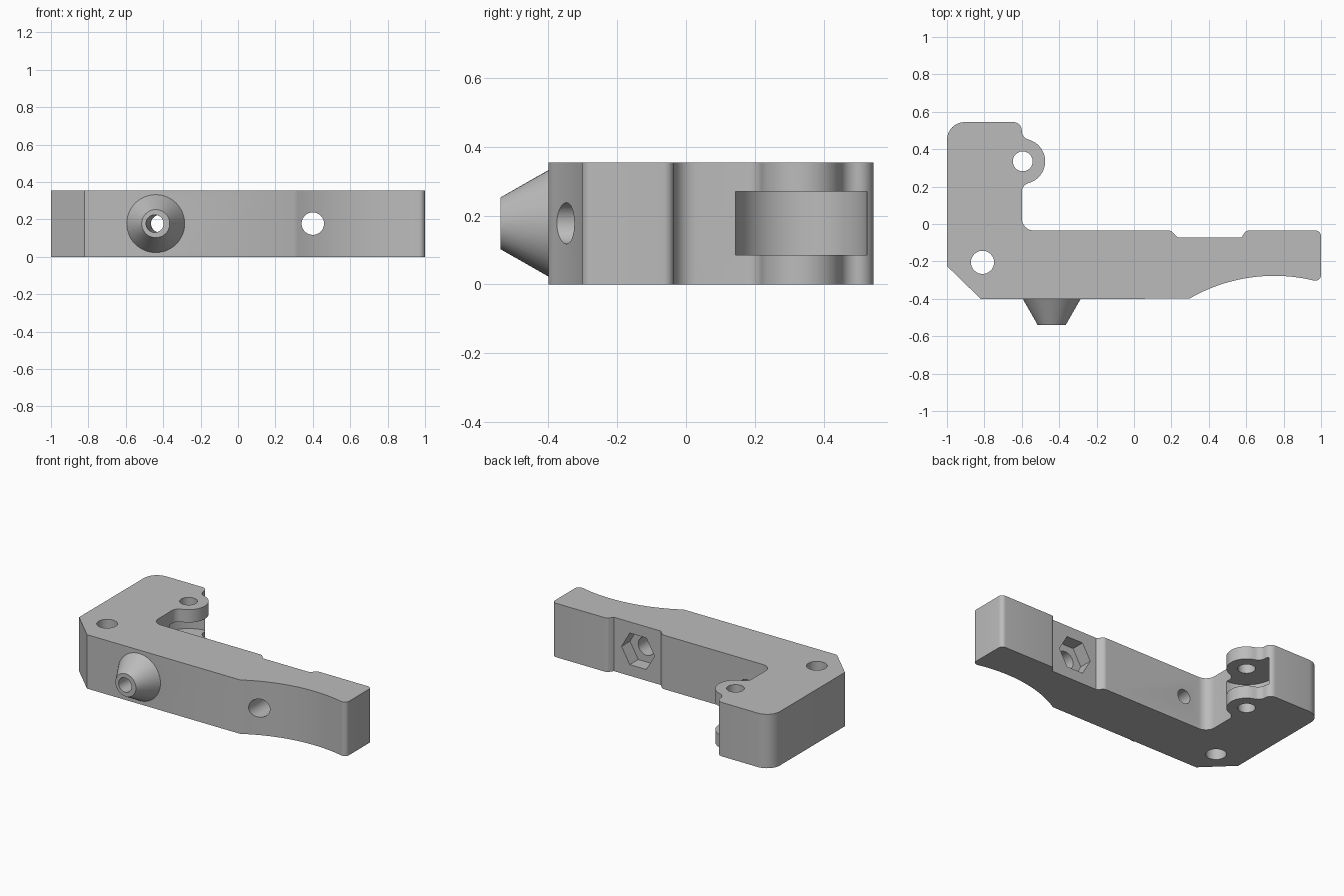
import bpy, bmesh, math
from mathutils import Vector

cube = bpy.data.objects.get("Cube")
if cube:
    bpy.data.objects.remove(cube, do_unlink=True)

HEIGHT = 0.355
MID = HEIGHT / 2

grey = bpy.data.materials.new("plain grey")
grey.use_nodes = True
grey.diffuse_color = (0.5, 0.5, 0.5, 1)
grey.node_tree.nodes["Principled BSDF"].inputs["Base Color"].default_value = (0.5, 0.5, 0.5, 1)


def arc(cx, cy, r, start, end, n=8):
    """Points along an arc, angles in degrees."""
    angles = [math.radians(start + (end - start) * i / n) for i in range(n + 1)]
    return [(cx + r * math.cos(a), cy + r * math.sin(a)) for a in angles]


def make_object(name, bm):
    bmesh.ops.recalc_face_normals(bm, faces=bm.faces)
    mesh = bpy.data.meshes.new(name)
    bm.to_mesh(mesh)
    bm.free()
    mesh.materials.append(grey)
    obj = bpy.data.objects.new(name, mesh)
    bpy.context.collection.objects.link(obj)
    return obj


def extrude(name, points, height):
    bm = bmesh.new()
    face = bm.faces.new([bm.verts.new((x, y, 0)) for x, y in points])
    top = bmesh.ops.extrude_face_region(bm, geom=[face])["geom"]
    verts = [v for v in top if isinstance(v, bmesh.types.BMVert)]
    bmesh.ops.translate(bm, verts=verts, vec=(0, 0, height))
    return make_object(name, bm)


def rod(name, start, end, r1, r2=None, sides=48):
    """Cylinder, cone or prism running from start to end."""
    start, end = Vector(start), Vector(end)
    axis = end - start
    bm = bmesh.new()
    bmesh.ops.create_cone(bm, cap_ends=True, segments=sides, radius1=r1,
                          radius2=r1 if r2 is None else r2, depth=axis.length)
    obj = make_object(name, bm)
    turn = Vector((0, 0, 1)).rotation_difference(axis).to_matrix().to_4x4()
    obj.data.transform(turn)
    obj.data.transform(turn.Translation((start + end) / 2))
    return obj


def combine(target, tool, operation):
    mod = target.modifiers.new(tool.name, "BOOLEAN")
    mod.object, mod.operation, mod.solver = tool, operation, "EXACT"
    bpy.context.view_layer.objects.active = target
    bpy.ops.object.modifier_apply(modifier=mod.name)
    bpy.data.objects.remove(tool, do_unlink=True)


# L-shaped outline, clockwise from the front chamfer
HX, HY = -0.595, 0.335
outline = [(-0.82, -0.4), (-1, -0.225)]
outline += arc(-0.905, 0.45, 0.095, 180, 90)
outline += arc(-0.645, 0.5, 0.045, 90, 0)
# hinge lug with its blends into the wall
outline += arc(-0.55, HY + 0.164, 0.05, 180, 254.7)[:-1]
outline += arc(HX, HY, 0.12, 74.7, -74.7, 24)
outline += arc(-0.55, HY - 0.164, 0.05, 105.3, 180)[1:]
# inner corner, nut recess and lever tip
outline += arc(-0.535, 0.03, 0.065, 180, 270)
outline += arc(0.185, -0.065, 0.03, 90, 45, 4)
outline += [(0.234, -0.072), (0.575, -0.072)]
outline += arc(0.615, -0.065, 0.03, 135, 90, 4)
outline += arc(0.97, -0.065, 0.03, 90, 0)
outline += arc(0.97, -0.273, 0.03, 0, -90)
# finger curve
outline += arc(0.75, -1.18, 0.903, 76.2, 120.2, 24)
body = extrude("lever_body", outline, HEIGHT)

# Conical nozzle on the front
nozzle = rod("nozzle", (-0.44, -0.37, MID), (-0.44, -0.54, MID), 0.172, 0.075)
combine(body, nozzle, "UNION")

# Hinge slot, pin holes, slanted nozzle bore, bolt hole and nut pocket
cutters = [
    rod("hinge_slot", (HX, HY, 0.085), (HX, HY, 0.27), 0.192, sides=64),
    rod("hinge_hole", (HX, HY, -0.1), (HX, HY, 0.5), 0.053),
    rod("pivot_hole", (-0.81, -0.205, -0.1), (-0.81, -0.205, 0.5), 0.062),
    rod("nozzle_bore", (-0.45, -0.64, MID), (-0.413, 0.06, MID), 0.047),
    rod("bolt_hole", (0.4, -0.6, MID), (0.4, 0.1, MID), 0.06),
    rod("nut_pocket", (0.4, -0.16, MID), (0.4, 0.05, MID), 0.12, sides=6),
]
# Turn the pocket so two corners point sideways
pocket = cutters[-1]
top_corner = max(v.co.z for v in pocket.data.vertices) - MID
if top_corner > 0.115:
    for v in pocket.data.vertices:
        dx, dz = v.co.x - 0.4, v.co.z - MID
        v.co.x, v.co.z = 0.4 + dz, MID - dx
for cutter in cutters:
    combine(body, cutter, "DIFFERENCE")

bpy.ops.object.select_all(action="DESELECT")
body.select_set(True)
bpy.context.view_layer.objects.active = body
bpy.ops.object.shade_smooth_by_angle(angle=math.radians(30))
